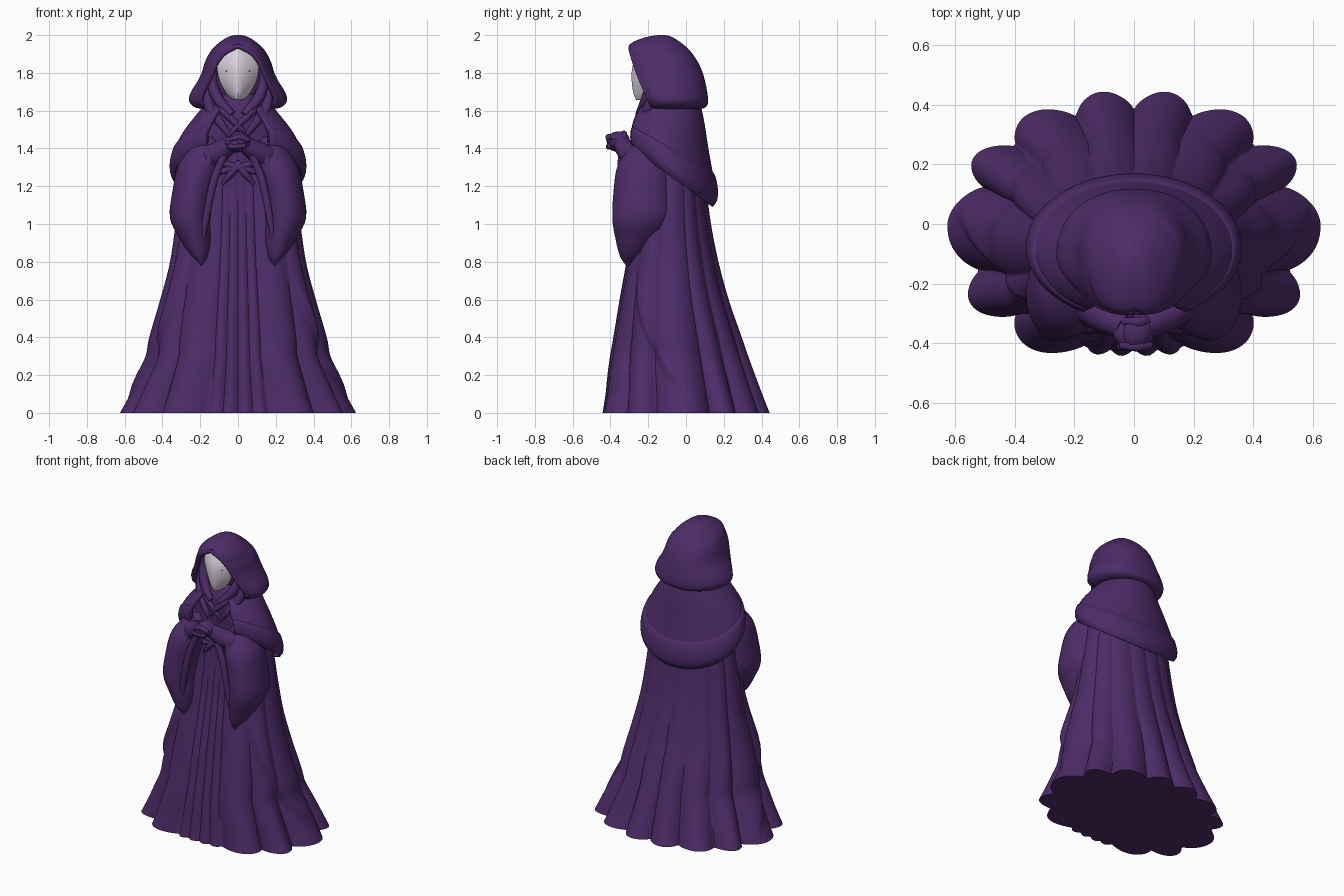
import bpy, bmesh
from math import sin, cos, pi, radians, degrees, acos, copysign

if "Cube" in bpy.data.objects:
    bpy.data.objects.remove(bpy.data.objects["Cube"])


def material(name, rgb):
    m = bpy.data.materials.new(name)
    m.use_nodes = True
    m.diffuse_color = (*rgb, 1)
    m.node_tree.nodes["Principled BSDF"].inputs["Base Color"].default_value = (*rgb, 1)
    return m


PURPLE = material("purple cloth", (0.075, 0.025, 0.14))
PALE = material("pale mask", (0.70, 0.64, 0.72))


def finish(ob, mat, thick=0, angle=40):
    ob.data.materials.clear()
    ob.data.materials.append(mat)
    if thick:
        s = ob.modifiers.new("thickness", 'SOLIDIFY')
        s.thickness, s.offset = thick, 0
    bpy.ops.object.select_all(action='DESELECT')
    ob.select_set(True)
    bpy.context.view_layer.objects.active = ob
    bpy.ops.object.shade_smooth_by_angle(angle=radians(angle))
    return ob


def smooth_rows(rows, n):
    """Catmull-Rom interpolation between profile rows."""
    out = []
    for i in range(len(rows) - 1):
        a, b, c, d = (rows[max(i - 1, 0)], rows[i], rows[i + 1], rows[min(i + 2, len(rows) - 1)])
        for k in range(n):
            t = k / n
            out.append([q + t / 2 * (r - p + t * (2 * p - 5 * q + 4 * r - s + t * (3 * (q - r) + s - p)))
                        for p, q, r, s in zip(a, b, c, d)])
    return out + [list(rows[-1])]


def loft(name, rows, ring, mat=PURPLE, n=4, closed=True, thick=0, angle=40):
    bm = bmesh.new()
    rings = [[bm.verts.new(p) for p in ring(*r)] for r in smooth_rows(rows, n)]
    m = len(rings[0])
    for lo, hi in zip(rings, rings[1:]):
        for i in range(m if closed else m - 1):
            j = (i + 1) % m
            bm.faces.new((lo[i], lo[j], hi[j], hi[i]))
    if closed:
        bm.faces.new(rings[0][::-1])
        bm.faces.new(rings[-1])
    bmesh.ops.remove_doubles(bm, verts=bm.verts, dist=0.0004)
    bmesh.ops.recalc_face_normals(bm, faces=bm.faces)
    me = bpy.data.meshes.new(name)
    bm.to_mesh(me)
    bm.free()
    ob = bpy.data.objects.new(name, me)
    bpy.context.collection.objects.link(ob)
    return finish(ob, mat, thick, angle)


def tube(name, pts, radii, mirror=True):
    """Tapered fold or limb along a smooth path, on one or both sides."""
    for side, sx in (("left", 1), ("right", -1))[:2 if mirror else 1]:
        cu = bpy.data.curves.new(name, 'CURVE')
        cu.dimensions, cu.bevel_depth, cu.bevel_resolution = '3D', 1, 3
        cu.use_fill_caps = True
        path = smooth_rows([(*p, r) for p, r in zip(pts, radii)], 5)
        sp = cu.splines.new('POLY')
        sp.points.add(len(path) - 1)
        for pt, (x, y, z, r) in zip(sp.points, path):
            pt.co, pt.radius = (sx * x, y, z, 1), max(r, 0.001)
        ob = bpy.data.objects.new(f"{side}_{name}" if mirror else name, cu)
        bpy.context.collection.objects.link(ob)
        bpy.ops.object.select_all(action='DESELECT')
        ob.select_set(True)
        bpy.context.view_layer.objects.active = ob
        bpy.ops.object.convert(target='MESH')
        finish(bpy.context.object, PURPLE)


def ball(name, loc, scale, rot=(0, 0, 0)):
    bpy.ops.mesh.primitive_uv_sphere_add(segments=24, ring_count=14, location=loc, rotation=rot)
    ob = bpy.context.object
    ob.name, ob.scale = name, scale
    return finish(ob, PURPLE)


# Robe with uneven folds; notches are degrees round from the back
NOTCHES = [0, 21, 47, 70, 108, 135, 166, 174, 180]


def robe_ring(z, w, yf, yb, amp):
    pts, cy, ry = [], (yf + yb) / 2, (yb - yf) / 2
    for i in range(288):
        a = 2 * pi * i / 288
        c, s = cos(a), sin(a)
        back = degrees(acos(max(-1, min(1, s))))
        lo, hi = next(p for p in zip(NOTCHES, NOTCHES[1:]) if back <= p[1] + 1e-6)
        lobe = max(0, sin(pi * (back - lo) / (hi - lo))) ** 0.8
        if hi > 166:                              # recessed pleats down the front
            k = 1 - .5 * amp - min(.05, amp) * (1 - lobe)
        else:
            k = 1 - amp * (1 - lobe)
        # draped over-layer whose edge sweeps from the front round to the side
        behind = 143 - 62 * (1 - min(z, .85) / .85) ** 1.3 - back
        if 0 <= behind < 50 and z < .9:
            k += .06 * sin(pi * z / .9) * min(behind / 6, (50 - behind) / 44)
        if s < 0:                                 # squarer front outline
            c, s = copysign(abs(c) ** 0.88, c), -abs(s) ** 0.88
        pts.append((w * c * k, cy + ry * s * k, z))
    return pts


loft("robe", [(0, .625, -.475, .45, .14), (.1, .57, -.455, .41, .13),
              (.2, .52, -.44, .372, .115), (.3, .472, -.422, .335, .1),
              (.4, .455, -.40, .30, .085), (.6, .407, -.362, .23, .065),
              (.8, .36, -.322, .175, .05), (1.0, .33, -.285, .135, .045),
              (1.2, .30, -.255, .11, .035), (1.4, .26, -.25, .10, .02),
              (1.55, .2, -.25, .08, 0), (1.64, .15, -.23, .05, 0),
              (1.7, .12, -.19, .02, 0)], robe_ring, n=8, angle=50)


# Shoulder mantle with a folded hem, sloping down to the back
def mantle_ring(w, yf, yb, z, slope):
    pts = []
    for i in range(65):
        a = radians(-62 + 304 * i / 64)
        pts.append((w * cos(a), (yf + yb) / 2 + (yb - yf) / 2 * sin(a), z - slope * sin(a)))
    return pts


loft("shoulder_mantle", [(.14, -.21, .06, 1.66, 0), (.205, -.26, .085, 1.58, .03),
                         (.285, -.295, .11, 1.47, .08), (.335, -.305, .14, 1.36, .14),
                         (.335, -.295, .14, 1.30, .15)], mantle_ring, closed=False, thick=.02)
loft("mantle_band", [(.315, -.3, .125, 1.405, .12), (.338, -.312, .15, 1.385, .135),
                     (.354, -.318, .163, 1.33, .15), (.354, -.312, .158, 1.285, .16),
                     (.337, -.295, .135, 1.255, .16)], mantle_ring, closed=False, thick=.012)


# Hood: height, half width, front edge, back, opening half width
HOOD = [(1.615, .17, -.16, .06, .13), (1.625, .225, -.18, .1, .17), (1.655, .252, -.19, .109, .2),
        (1.7, .24, -.212, .104, .185), (1.75, .208, -.235, .094, .16),
        (1.8, .184, -.255, .08, .138), (1.85, .169, -.272, .058, .116),
        (1.9, .145, -.288, .025, .078), (1.93, .122, -.295, -.003, .03),
        (1.955, .093, -.278, -.034, 0), (1.978, .06, -.222, -.068, 0),
        (1.99, .028, -.165, -.098, 0), (1.993, .0001, -.1201, -.1199, 0)]


def hood_ring(z, w, yf, yb, g):
    g = max(0, g)
    a0 = acos(min(g / w, .97) ** 1.6)
    yc = -.1 if z < 1.9 else (yf + yb) / 2
    ryf = (yc - yf) / sin(a0)
    pts = []
    for i in range(57):
        a = -a0 + (pi + 2 * a0) * i / 56
        c, s = cos(a), sin(a)
        power = 1 / 1.6 if s < 0 else .88
        pts.append((copysign(w * abs(c) ** power, c), yc + (ryf if s < 0 else yb - yc) * s, z))
    return pts


loft("hood", HOOD, hood_ring, closed=False, thick=.016)
tube("hood_rim", [(g, yf + .004, z) for z, w, yf, yb, g in HOOD[1:9]] + [(0, -.288, 1.942)],
     [.012, .016] + [.014] * 7)
ball("hood_lining", (0, -.11, 1.77), (.165, .105, .16))


# Mask with a central ridge: height, half width, ridge depth
def mask_ring(z, w, ridge):
    return [(w * t, ridge + (-.205 - ridge) * abs(t) ** 1.5, z)
            for t in [i / 12 - 1 for i in range(25)]]


loft("face_mask", [(1.66, .022, -.258), (1.69, .055, -.272), (1.75, .09, -.281),
                   (1.82, .107, -.28), (1.87, .097, -.266), (1.9, .072, -.252),
                   (1.925, .03, -.24)], mask_ring, PALE, closed=False, thick=.012, angle=30)
for sx in (1, -1):
    ball("eye_speck", (sx * .058, -.255, 1.81), (.005, .004, .003))

# Cowl folds around the face and crossed collar lapels
tube("cowl_fold", [(.115, -.185, 1.85), (.137, -.18, 1.76), (.105, -.21, 1.66), (.03, -.25, 1.58)],
     [.012, .025, .03, .02])
tube("outer_cowl_fold", [(.165, -.17, 1.72), (.15, -.195, 1.62), (.09, -.24, 1.53), (.03, -.25, 1.45)],
     [.015, .03, .022, .01])
tube("collar_lapel", [(.1, -.22, 1.62), (.05, -.248, 1.57), (-.01, -.252, 1.51), (-.06, -.242, 1.45)],
     [.02, .02, .016, .008])


# Hanging sleeves: height, centre x, centre y, half width, half depth
for side, sx in (("left", 1), ("right", -1)):
    def sleeve_ring(z, cx, cy, rx, ry):
        return [(sx * (cx + rx * cos(a)), cy + ry * sin(a), z + .02 * cos(a) * (1.4 - z))
                for a in [2 * pi * i / 40 for i in range(40)]]

    loft(side + "_sleeve", [(.79, .205, -.31, .01, .012), (.83, .21, -.295, .045, .055),
                            (.92, .228, -.258, .085, .115), (1.03, .253, -.235, .108, .155),
                            (1.18, .235, -.23, .11, .153), (1.3, .205, -.225, .115, .14),
                            (1.38, .18, -.215, .09, .1), (1.46, .16, -.18, .05, .06)], sleeve_ring)
tube("sleeve_hem", [(.075, -.34, 1.36), (.125, -.345, 1.24), (.16, -.35, 1.08), (.188, -.34, .92), (.205, -.31, .81)],
     [.02, .022, .02, .015, .008])
tube("sleeve_fold", [(.14, -.31, 1.36), (.215, -.35, 1.2), (.265, -.345, 1.05), (.245, -.32, .9)],
     [.03, .022, .022, .008])
tube("forearm", [(.19, -.24, 1.34), (.11, -.3, 1.375), (.03, -.345, 1.43)], [.07, .06, .044])

# Clasped hands with fingers laid over each other
ball("lower_hand", (-.018, -.36, 1.425), (.055, .06, .042), rot=(0, .4, .3))
ball("upper_hand", (.015, -.36, 1.445), (.055, .062, .042), rot=(0, .5, -.3))
for i in range(4):
    y = -.325 - .027 * i
    tube("upper_finger", [(.055, y, 1.44), (.012, y - .004, 1.478 - .006 * i), (-.045, y, 1.445)],
         [.014, .017, .013], mirror=False)
    tube("lower_finger", [(-.055, y, 1.41), (-.01, y - .004, 1.392 + .006 * i), (.04, y, 1.415)],
         [.014, .015, .013], mirror=False)

# Knotted sash under the hands
tube("sash_tail", [(-.015, -.25, 1.33), (.03, -.255, 1.275), (.085, -.25, 1.21)], [.012, .02, .008])
tube("sash_wrap", [(-.12, -.235, 1.33), (0, -.25, 1.30), (.12, -.24, 1.27)], [.015, .02, .015])
